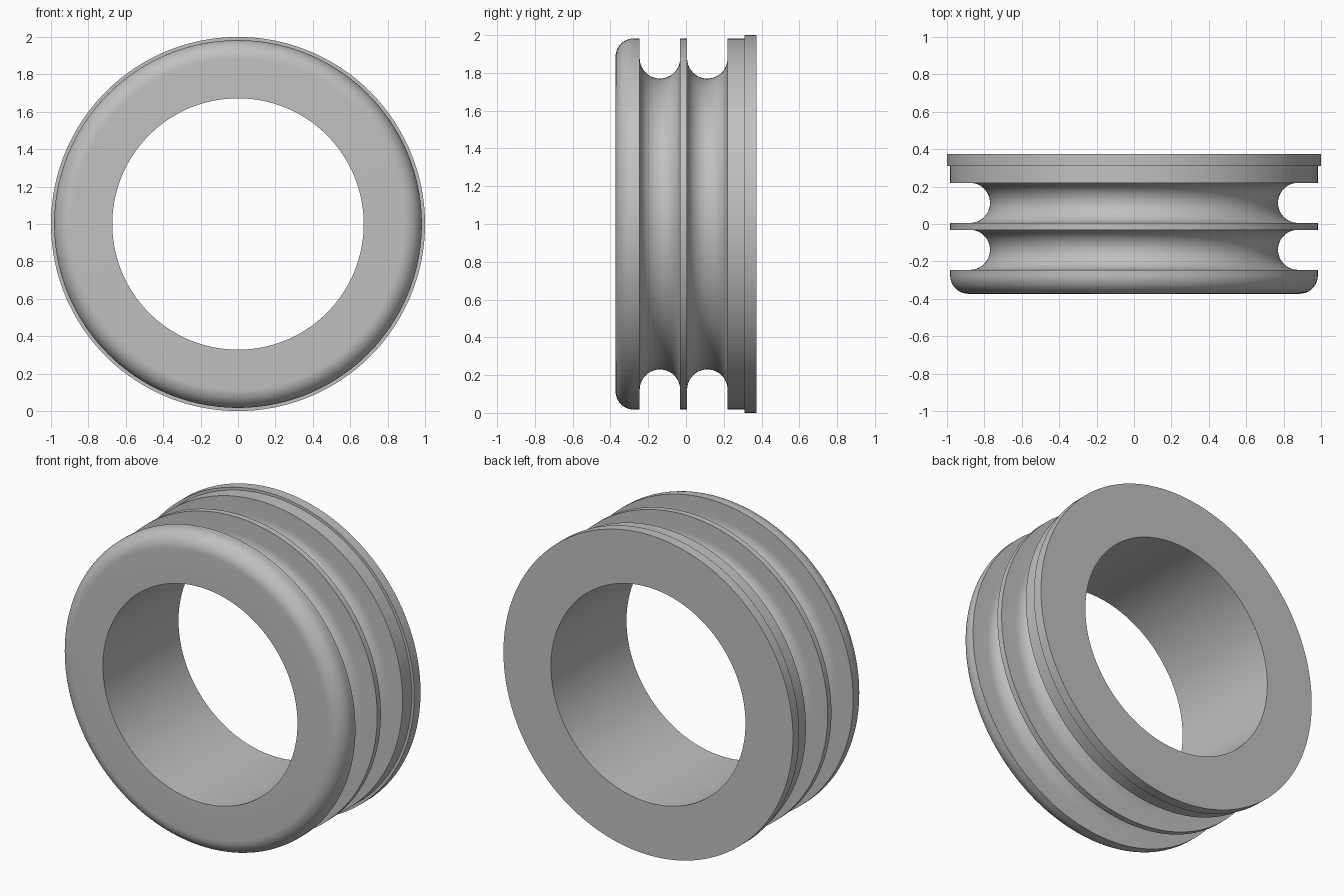
import bpy, bmesh
from math import sin, cos, pi, radians
from mathutils import Vector, Matrix

cube = bpy.data.objects.get("Cube")
if cube:
    bpy.data.objects.remove(cube, do_unlink=True)

# Main sizes
BORE, BODY, FLANGE = 0.672, 0.983, 1.0
FRONT, BACK = -0.373, 0.373
FLANGE_Y = 0.311
FILLET = 0.098
GROOVE_R, GROOVE_FLOOR = 0.107, 0.77
GROOVE_CENTRES = (-0.138, 0.113)
SEGMENTS = 192


def arc(y, r, radius, start, end, steps):
    """Points (y, r) on an arc, angles in degrees."""
    angles = [radians(start + (end - start) * i / steps) for i in range(steps + 1)]
    return [(y + radius * cos(a), r + radius * sin(a)) for a in angles]


# Half section: bore, rounded front rim, two U grooves, stepped back flange
profile = [(BACK, BORE), (FRONT, BORE)]
profile += arc(FRONT + FILLET, BODY - FILLET, FILLET, 180, 90, 12)
for centre in GROOVE_CENTRES:
    profile.append((centre - GROOVE_R, BODY))
    profile += arc(centre, GROOVE_FLOOR + GROOVE_R, GROOVE_R, 180, 360, 24)
    profile.append((centre + GROOVE_R, BODY))
profile += [(FLANGE_Y, BODY), (FLANGE_Y, FLANGE), (BACK, FLANGE)]

# Revolve the section about the y axis
bm = bmesh.new()
rings = []
for i in range(SEGMENTS):
    turn = Matrix.Rotation(2 * pi * i / SEGMENTS, 3, 'Y')
    rings.append([bm.verts.new(turn @ Vector((0, y, r))) for y, r in profile])
count = len(profile)
for i, ring in enumerate(rings):
    following = rings[(i + 1) % SEGMENTS]
    for j in range(count):
        k = (j + 1) % count
        bm.faces.new((ring[j], ring[k], following[k], following[j]))
bmesh.ops.recalc_face_normals(bm, faces=bm.faces)
mesh = bpy.data.meshes.new("grooved_ring")
bm.to_mesh(mesh)
bm.free()

ring_object = bpy.data.objects.new("grooved_ring", mesh)
ring_object.location.z = 1
bpy.context.collection.objects.link(ring_object)

# Plain grey material
grey = bpy.data.materials.new("light_grey")
grey.use_nodes = True
colour = (0.53, 0.53, 0.53, 1)
grey.diffuse_color = colour
grey.node_tree.nodes["Principled BSDF"].inputs["Base Color"].default_value = colour
mesh.materials.append(grey)

# Smooth shading with crisp rims
bpy.ops.object.select_all(action='DESELECT')
ring_object.select_set(True)
bpy.context.view_layer.objects.active = ring_object
bpy.ops.object.shade_smooth_by_angle(angle=radians(30))
